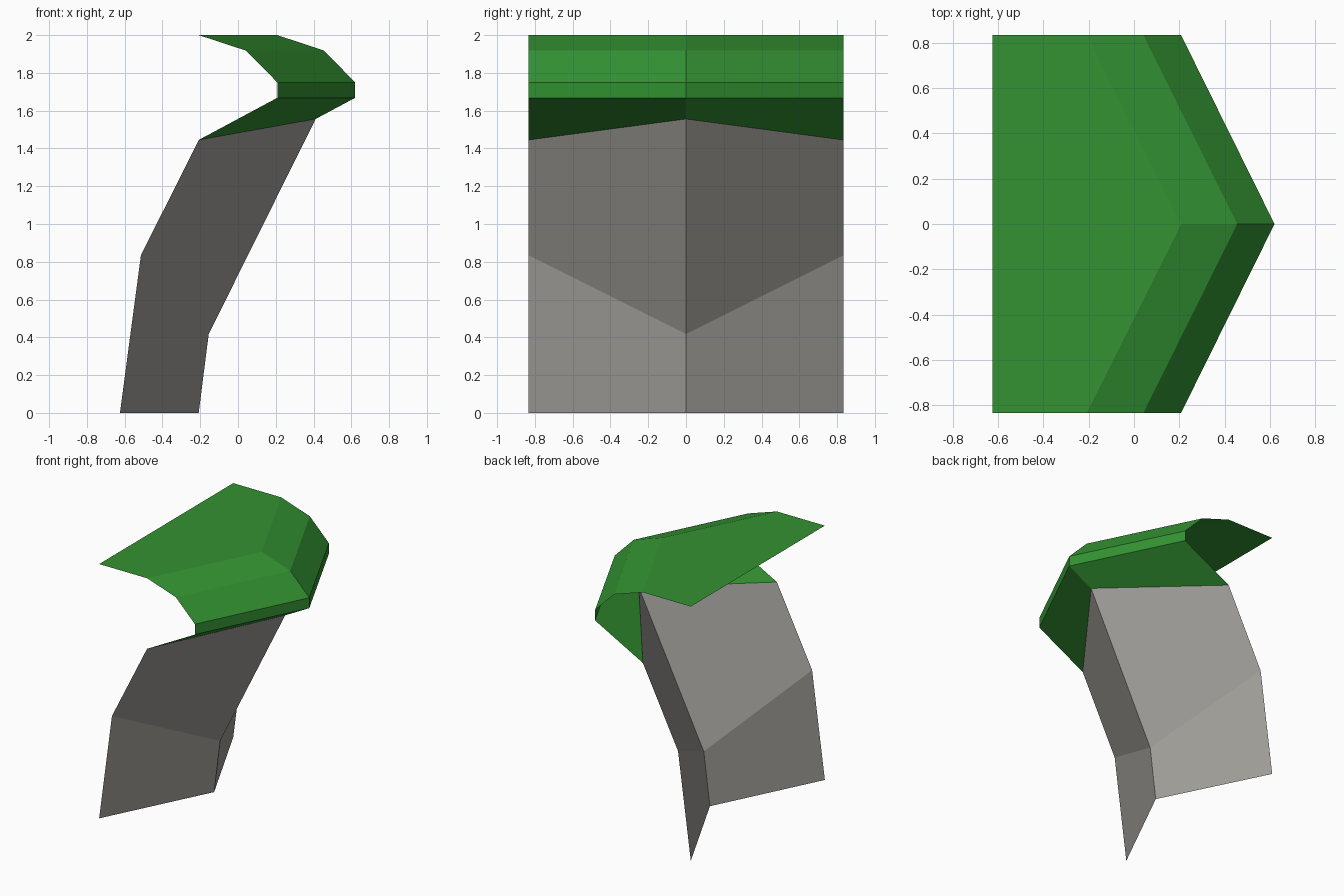
import bpy

cube = bpy.data.objects.get("Cube")
if cube:
    bpy.data.objects.remove(cube, do_unlink=True)

HALF_WIDTH = 0.833


def make_material(name, color):
    mat = bpy.data.materials.new(name)
    mat.use_nodes = True
    mat.diffuse_color = color
    mat.node_tree.nodes["Principled BSDF"].inputs["Base Color"].default_value = color
    return mat


def folded_sheet(name, rows, mat):
    """Open sheet from rows (side x, side z, ridge x, ridge z), mirrored about y = 0."""
    verts = []
    for side_x, side_z, ridge_x, ridge_z in rows:
        verts += [(side_x, -HALF_WIDTH, side_z), (ridge_x, 0, ridge_z),
                  (side_x, HALF_WIDTH, side_z)]
    faces = []
    for r in range(len(rows) - 1):
        for c in range(2):
            a = 3 * r + c
            faces.append((a, a + 1, a + 4, a + 3))
    mesh = bpy.data.meshes.new(name)
    mesh.from_pydata(verts, [], faces)
    mesh.materials.append(mat)
    mesh.update()
    obj = bpy.data.objects.new(name, mesh)
    bpy.context.collection.objects.link(obj)
    return obj


rock = make_material("rock_grey", (0.352, 0.342, 0.319, 1))
grass = make_material("grass_green", (0.033, 0.287, 0.032, 1))

# Leaning rock wall, folded along its centre ridge
seam = (-0.208, 1.445, 0.411, 1.556)
folded_sheet("rock_wall", [
    (-0.625, 0, -0.208, 0),
    (-0.514, 0.834, -0.155, 0.417),
    seam,
], rock)

# Overhanging grass: underside, lip, bevels and flat top
folded_sheet("grass_overhang", [
    seam,
    (0.208, 1.668, 0.62, 1.668),
    (0.208, 1.75, 0.62, 1.75),
    (0.042, 1.918, 0.455, 1.918),
    (-0.208, 2, 0.208, 2),
    (-0.625, 2, -0.625, 2),
], grass)
